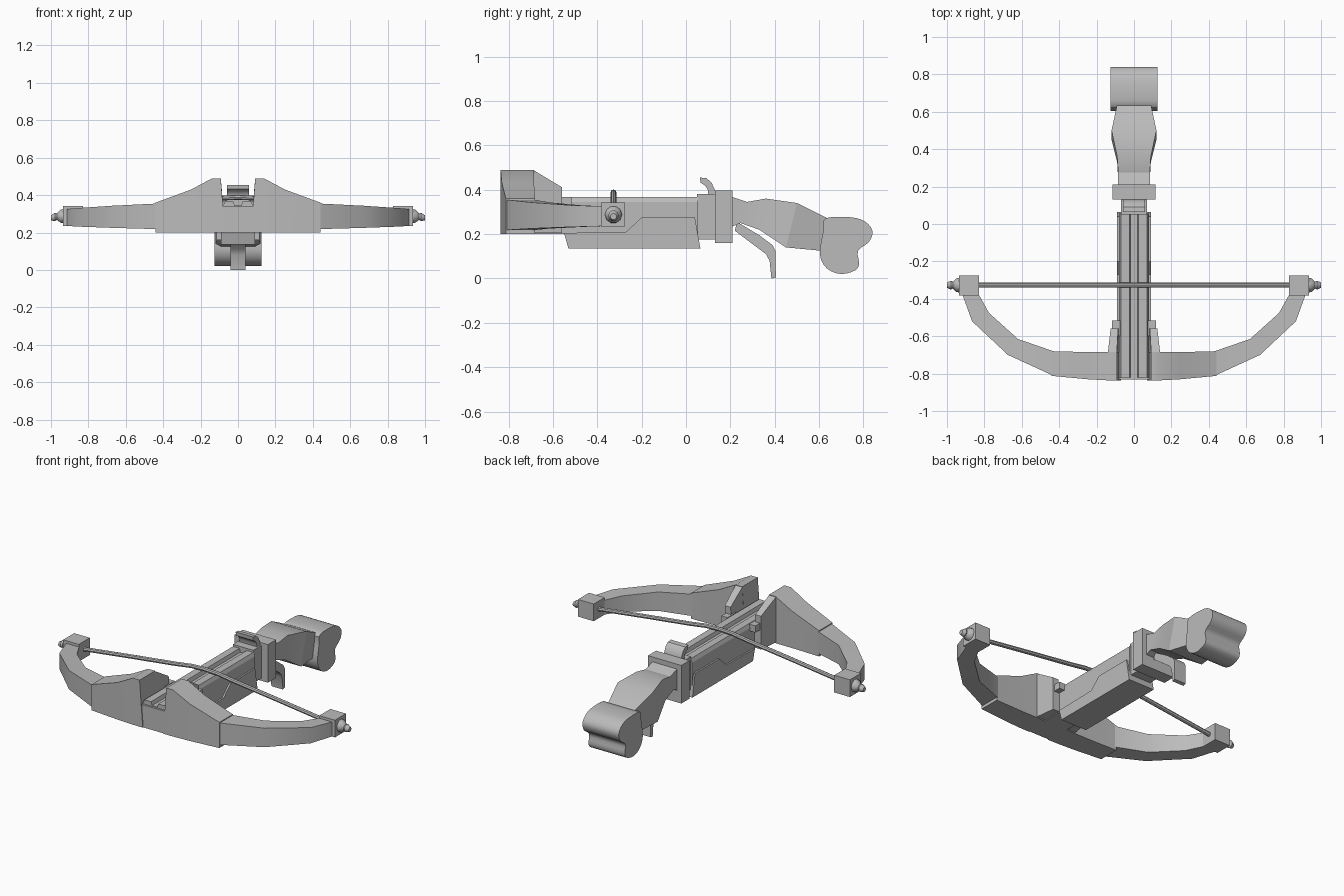
import bpy, bmesh, math
from mathutils import Vector

grey = bpy.data.materials.new("grey")
grey.diffuse_color = (0.5, 0.5, 0.5, 1)


def finish(name, bm, smooth=None):
    bmesh.ops.recalc_face_normals(bm, faces=bm.faces)
    me = bpy.data.meshes.new(name)
    bm.to_mesh(me)
    bm.free()
    me.materials.append(grey)
    ob = bpy.data.objects.new(name, me)
    bpy.context.collection.objects.link(ob)
    if smooth:
        bpy.ops.object.select_all(action='DESELECT')
        ob.select_set(True)
        bpy.context.view_layer.objects.active = ob
        bpy.ops.object.shade_smooth_by_angle(angle=math.radians(smooth))
    return ob


def loft(name, sections, smooth=None):
    """Skin a row of closed rings that all have the same point count."""
    bm = bmesh.new()
    rings = [[bm.verts.new(p) for p in s] for s in sections]
    n = len(rings[0])
    for a, b in zip(rings, rings[1:]):
        for i in range(n):
            j = (i + 1) % n
            bm.faces.new((a[i], a[j], b[j], b[i]))
    bm.faces.new(rings[0])
    bm.faces.new(rings[-1])
    return finish(name, bm, smooth)


def side_prism(name, pts, x0, x1, smooth=None):
    return loft(name, [[(x, y, z) for y, z in pts] for x in (x0, x1)], smooth)


def box(name, x, y, z):
    return side_prism(name, [(y[0], z[0]), (y[1], z[0]), (y[1], z[1]), (y[0], z[1])], *x)


def rounded(pts, steps=3):
    """Closed spline through the points."""
    out, n = [], len(pts)
    for i in range(n):
        a, b, c, d = (Vector(pts[(i + k) % n]) for k in (-1, 0, 1, 2))
        for s in range(steps):
            t = s / steps
            out.append(tuple(0.5 * (2 * b + (c - a) * t + (2 * a - 5 * b + 4 * c - d) * t * t
                                    + (3 * b - a - 3 * c + d) * t ** 3)))
    return out


# Upper rail with a bolt groove
half = [(0.08, 0.2), (0.08, 0.345), (0.07, 0.367), (0.025, 0.367), (0.018, 0.345)]
ring = half + [(-x, z) for x, z in reversed(half)]
loft("rail", [[(x, y, z) for x, z in ring] for y in (-0.82, 0.055)])

# Lower body with stepped side
side_prism("lower_body", [(-0.55, 0.205), (-0.53, 0.135), (0.065, 0.135), (0.04, 0.275),
                          (-0.2, 0.275), (-0.27, 0.21)], -0.09, 0.09)

# Lock blocks
box("lock_block", (-0.07, 0.07), (0.05, 0.135), (0.175, 0.38))
box("collar", (-0.115, 0.115), (0.13, 0.21), (0.16, 0.397))

# Curved string hook
side_prism("hook", [(0.063, 0.455), (0.092, 0.452), (0.115, 0.432), (0.13, 0.4), (0.133, 0.375),
                    (0.1, 0.375), (0.098, 0.4), (0.087, 0.418), (0.065, 0.432)],
           -0.06, 0.06, 35)

# Trigger lever
side_prism("trigger", [(0.23, 0.255), (0.33, 0.195), (0.39, 0.15), (0.403, 0.125), (0.405, 0.005),
                       (0.385, 0), (0.377, 0.08), (0.36, 0.11), (0.3, 0.155), (0.22, 0.215)],
           -0.04, 0.04, 25)

# Stock: top y, top z, bottom y, bottom z, half width
stock = [(0.2, 0.37, 0.2, 0.23, 0.085), (0.275, 0.345, 0.245, 0.25, 0.085),
         (0.36, 0.36, 0.33, 0.22, 0.09), (0.5, 0.34, 0.45, 0.14, 0.12),
         (0.64, 0.27, 0.61, 0.125, 0.09)]
loft("stock", [[(-w, ty, tz), (w, ty, tz), (w, by, bz), (-w, by, bz)]
               for ty, tz, by, bz, w in stock], 20)

# Butt pad
side_prism("butt", rounded([(0.63, 0.272), (0.74, 0.276), (0.805, 0.258), (0.84, 0.215),
                            (0.825, 0.165), (0.775, 0.125), (0.78, 0.07), (0.765, 0.038),
                            (0.7, 0.02), (0.635, 0.045), (0.603, 0.11), (0.62, 0.22)]),
           -0.125, 0.125, 40)

# Bow halves, mirrored left and right
for side, s in (("right", 1), ("left", -1)):
    # Riser: bottom x, top x, front y, back y, top z
    riser = [(0.07, 0.092, -0.837, -0.685, 0.49), (0.138, 0.138, -0.836, -0.685, 0.49),
             (0.25, 0.25, -0.83, -0.685, 0.43), (0.44, 0.44, -0.812, -0.68, 0.36)]
    loft("riser_" + side, [[(s * bx, f, 0.2), (s * bx, b, 0.2), (s * tx, b, z), (s * tx, f, z)]
                           for bx, tx, f, b, z in riser], 30)
    # Ear tapering back along the rail
    ear = [(0.14, 0.092, -0.69, 0.49), (0.125, 0.085, -0.56, 0.412)]
    loft("ear_" + side, [[(s * 0.075, y, 0.205), (s * w, y, 0.205), (s * w, y, z), (s * i, y, z)]
                         for w, i, y, z in ear])
    box("ear_step_" + side, (s * 0.075, s * 0.117), (-0.6, -0.515), (0.325, 0.367))

    # Limb: outer xy, inner xy, bottom z, top z
    limb = [(0.43, -0.812, 0.42, -0.684, 0.218, 0.355), (0.674, -0.7, 0.62, -0.615, 0.225, 0.343),
            (0.866, -0.52, 0.775, -0.476, 0.232, 0.33), (0.92, -0.37, 0.834, -0.37, 0.236, 0.325)]
    loft("limb_" + side, [[(s * ox, oy, lo), (s * ix, iy, lo), (s * ix, iy, hi), (s * ox, oy, hi)]
                          for ox, oy, ix, iy, lo, hi in limb], 30)
    box("limb_tip_" + side, (s * 0.828, s * 0.936), (-0.383, -0.275), (0.235, 0.342))

    # Knotted string end: x, radius, z
    knot = [(0.93, 0.04, 0.288), (0.95, 0.036, 0.287), (0.968, 0.018, 0.285),
            (0.978, 0.024, 0.283), (1.0, 0.014, 0.279)]
    loft("string_knot_" + side, [[(s * x, -0.327 + r * math.cos(k * math.pi / 5),
                                   z + r * math.sin(k * math.pi / 5)) for k in range(10)]
                                 for x, r, z in knot], 40)

# Bridge joining the risers
box("bridge", (-0.08, 0.08), (-0.832, -0.69), (0.2, 0.34))

# String bending up over the rail
path = [(-0.85, 0.288), (-0.5, 0.332), (-0.2, 0.368), (-0.09, 0.384), (0, 0.388),
        (0.09, 0.384), (0.2, 0.368), (0.5, 0.332), (0.85, 0.288)]
loft("string", [[(x, -0.327 + 0.013 * math.cos(k * math.pi / 4),
                  z + 0.013 * math.sin(k * math.pi / 4)) for k in range(8)]
                for x, z in path], 40)
